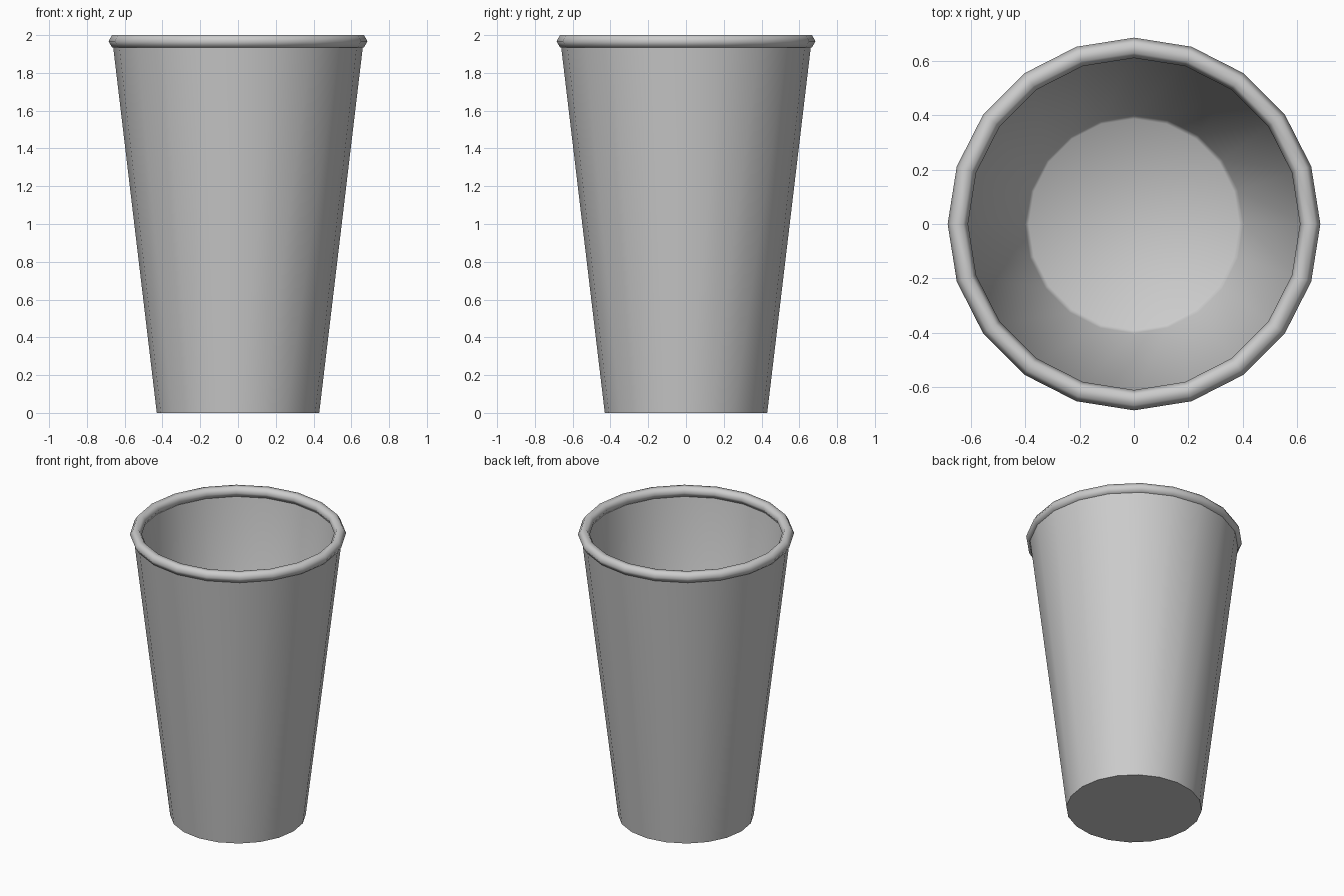
import bpy, bmesh, math

if "Cube" in bpy.data.objects:
    bpy.data.objects.remove(bpy.data.objects["Cube"])

SIDES = 20


def lathe(name, profile, closed=False, caps=(), angle=40):
    """Spin (radius, z) points round the z axis; caps lists rings to fill."""
    bm = bmesh.new()
    rings = []
    for r, z in profile:
        rings.append([bm.verts.new((r * math.cos(2 * math.pi * i / SIDES),
                                    r * math.sin(2 * math.pi * i / SIDES), z))
                      for i in range(SIDES)])
    pairs = list(zip(rings, rings[1:]))
    if closed:
        pairs.append((rings[-1], rings[0]))
    for a, b in pairs:
        for i in range(SIDES):
            j = (i + 1) % SIDES
            bm.faces.new((a[i], a[j], b[j], b[i]))
    for c in caps:
        bm.faces.new(rings[c])
    bmesh.ops.recalc_face_normals(bm, faces=bm.faces)
    mesh = bpy.data.meshes.new(name)
    bm.to_mesh(mesh)
    bm.free()
    obj = bpy.data.objects.new(name, mesh)
    bpy.context.collection.objects.link(obj)
    bpy.ops.object.select_all(action='DESELECT')
    obj.select_set(True)
    bpy.context.view_layer.objects.active = obj
    bpy.ops.object.shade_smooth_by_angle(angle=math.radians(angle))
    return obj


# Tapered cup: outer base, outer wall, inner wall, softened inner floor
lathe("cup_body",
      [(0.43, 0.0), (0.663, 1.955), (0.632, 1.955), (0.402, 0.045), (0.387, 0.03)],
      caps=(0, -1), angle=50)

# Rolled rim with a six-sided section
R, r, z = 0.648, 0.0375, 1.9675
lathe("rolled_rim",
      [(R + r * math.cos(math.radians(60 * k)), z + r * math.sin(math.radians(60 * k)))
       for k in range(6)],
      closed=True, angle=80)
